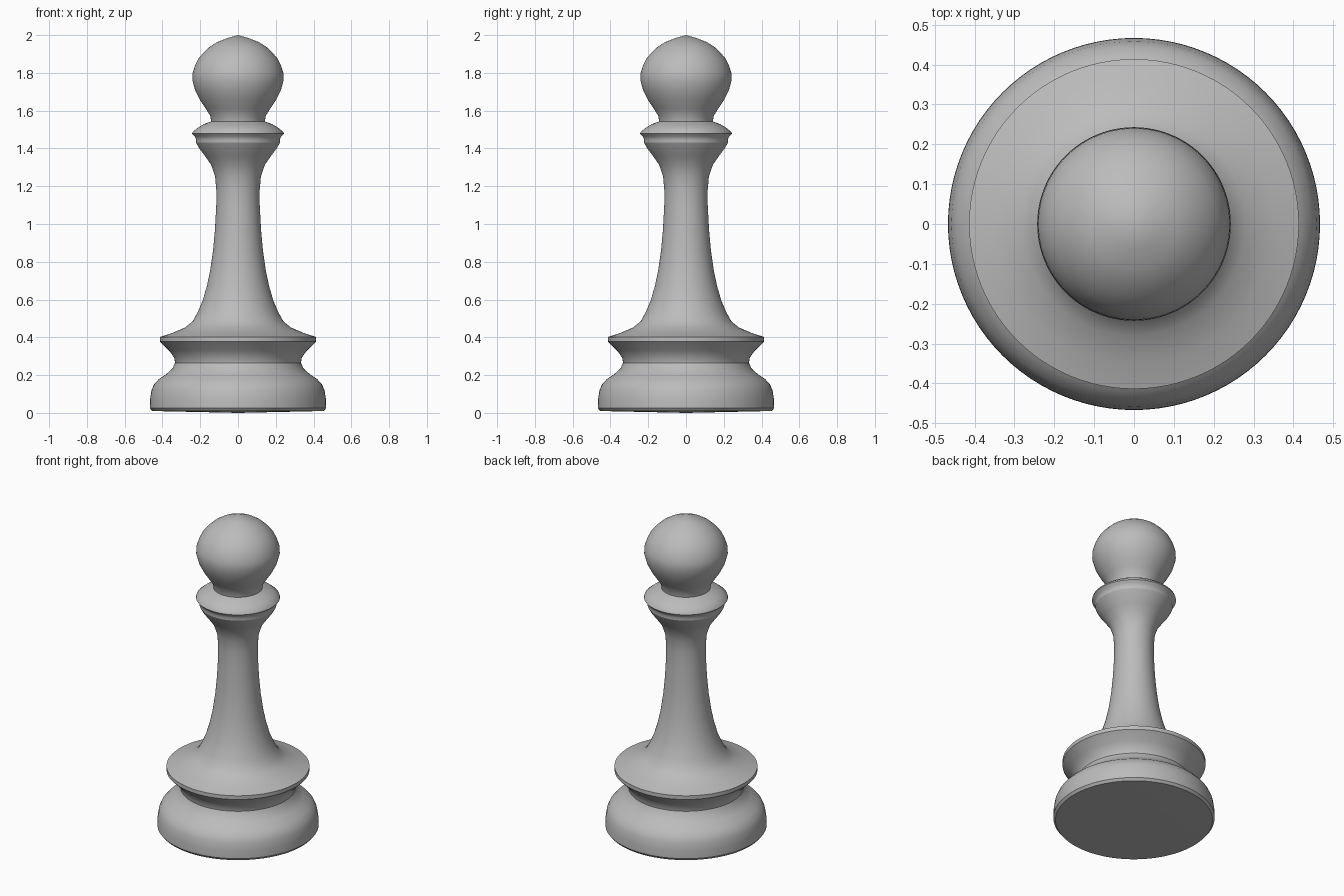
import bpy
import bmesh
import math

cube = bpy.data.objects.get("Cube")
if cube:
    bpy.data.objects.remove(cube, do_unlink=True)

SEGMENTS = 96

grey = bpy.data.materials.new("plain_grey")
grey.use_nodes = True
COLOUR = (0.5, 0.5, 0.5, 1)
grey.diffuse_color = COLOUR
grey.node_tree.nodes["Principled BSDF"].inputs["Base Color"].default_value = COLOUR


def turn(name, profile):
    """Turn a bottom-to-top (radius, height) profile about the z axis."""
    bm = bmesh.new()
    rings = []
    for r, z in profile:
        angles = [math.tau * k / SEGMENTS for k in range(SEGMENTS)]
        rings.append([bm.verts.new((r * math.cos(a), r * math.sin(a), z)) for a in angles])
    for low, high in zip(rings, rings[1:]):
        for k in range(SEGMENTS):
            n = (k + 1) % SEGMENTS
            bm.faces.new((low[k], low[n], high[n], high[k]))
    # Weld the rings that sit on the axis
    bmesh.ops.remove_doubles(bm, verts=bm.verts, dist=1e-5)
    mesh = bpy.data.meshes.new(name)
    bm.to_mesh(mesh)
    bm.free()
    mesh.materials.append(grey)
    obj = bpy.data.objects.new(name, mesh)
    bpy.context.collection.objects.link(obj)
    bpy.ops.object.select_all(action="DESELECT")
    obj.select_set(True)
    bpy.context.view_layer.objects.active = obj
    bpy.ops.object.shade_smooth_by_angle(angle=math.radians(35))
    return obj


# Foot with rounded bulge, waist and flaring underside of the rim
turn("base", [
    (0, 0), (.455, .01), (.467, .025), (.466, .07), (.458, .12), (.445, .15),
    (.42, .178), (.38, .205), (.347, .235), (.333, .265), (.338, .293),
    (.365, .33), (.414, .378)])

# Rim edge and tapering stem
turn("stem", [
    (.414, .378), (.414, .402), (.35, .422), (.28, .452), (.24, .485),
    (.215, .53), (.187, .595), (.165, .67), (.147, .755), (.132, .86),
    (.122, .97), (.115, 1.1), (.115, 1.18), (.121, 1.25), (.143, 1.315),
    (.175, 1.36), (.205, 1.4), (.223, 1.432)])

# Double-lipped collar
turn("collar", [
    (.223, 1.432), (.223, 1.45), (.228, 1.462), (.243, 1.478), (.24, 1.488),
    (.21, 1.512), (.18, 1.529), (.142, 1.543)])

# Ball with a slight point on top
turn("head", [
    (.142, 1.543), (.147, 1.573), (.17, 1.61), (.2, 1.655), (.226, 1.705),
    (.242, 1.762), (.24, 1.8), (.227, 1.84), (.208, 1.878), (.18, 1.91),
    (.15, 1.938), (.112, 1.962), (.06, 1.983), (0, 2)])
